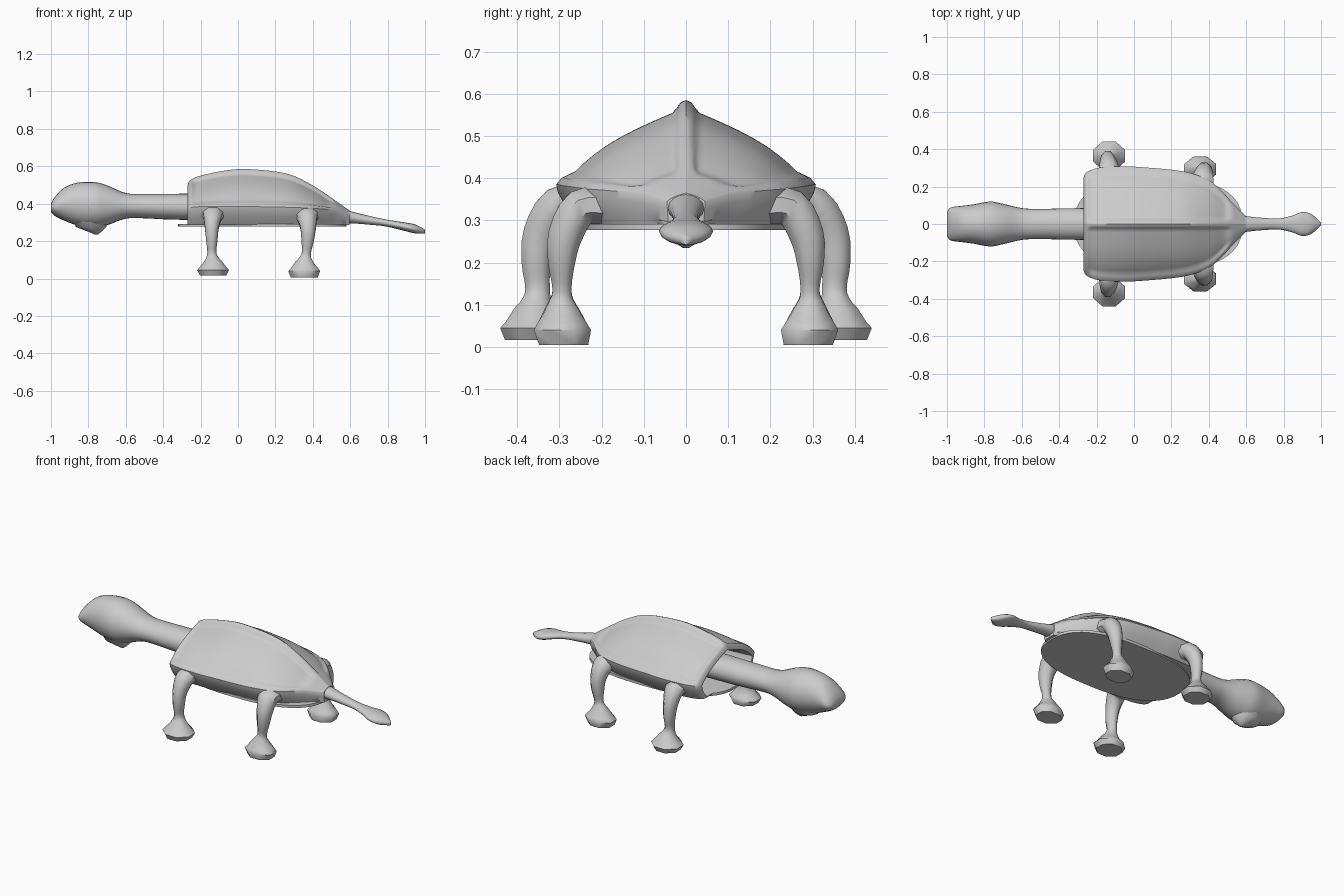
import bpy, bmesh, math
from mathutils import Vector

if "Cube" in bpy.data.objects:
    bpy.data.objects.remove(bpy.data.objects["Cube"])

grey = bpy.data.materials.new("light grey")
grey.diffuse_color = (0.6, 0.6, 0.6, 1)
grey.use_nodes = True
grey.node_tree.nodes["Principled BSDF"].inputs["Base Color"].default_value = grey.diffuse_color


def finish(name, bm, angle=40, mirror=False):
    bmesh.ops.recalc_face_normals(bm, faces=bm.faces)
    me = bpy.data.meshes.new(name)
    bm.to_mesh(me)
    bm.free()
    me.materials.append(grey)
    ob = bpy.data.objects.new(name, me)
    bpy.context.collection.objects.link(ob)
    if mirror:
        ob.modifiers.new("mirror", "MIRROR").use_axis = (False, True, False)
    bpy.ops.object.select_all(action="DESELECT")
    ob.select_set(True)
    bpy.context.view_layer.objects.active = ob
    bpy.ops.object.shade_smooth_by_angle(angle=math.radians(angle))
    return ob


def spline(rows, steps):
    """Smoothly resample rows of numbers (Catmull-Rom)."""
    out = []
    for i in range(len(rows) - 1):
        a, b, c, d = (rows[max(0, min(len(rows) - 1, k))] for k in (i - 1, i, i + 1, i + 2))
        for s in range(steps):
            t = s / steps
            out.append([0.5 * (2 * q + (r - p) * t + (2 * p - 5 * q + 4 * r - u) * t * t
                               + (3 * q - p - 3 * r + u) * t ** 3)
                        for p, q, r, u in zip(a, b, c, d)])
    return out + [list(rows[-1])]


def loft(bm, rings, cap_first=True, cap_last=True):
    vs = [[bm.verts.new(p) for p in r] for r in rings]
    n = len(rings[0])
    for a, b in zip(vs, vs[1:]):
        for i in range(n):
            j = (i + 1) % n
            bm.faces.new((a[i], a[j], b[j], b[i]))
    if cap_first:
        bm.faces.new(vs[0])
    if cap_last:
        bm.faces.new(vs[-1])
    return vs


def along_x(name, rows, n=24, steps=4):
    """Rows: x, half width, top z, bottom z."""
    rings = []
    for x, w, top, bot in spline(rows, steps):
        mid, h = (top + bot) / 2, (top - bot) / 2
        rings.append([(x, w * math.cos(2 * math.pi * i / n), mid + h * math.sin(2 * math.pi * i / n))
                      for i in range(n)])
    bm = bmesh.new()
    loft(bm, rings)
    return finish(name, bm, 60)


# Head and neck
along_x("head_and_neck", [
    (-1.0, .065, .40, .355), (-.98, .088, .435, .335), (-.93, .096, .485, .31),
    (-.86, .105, .512, .285), (-.77, .12, .516, .272), (-.70, .108, .498, .285),
    (-.60, .085, .457, .32), (-.5, .08, .452, .322), (-.35, .084, .453, .315),
    (-.05, .085, .455, .31)])

# Pointed lower jaw
bm = bmesh.new()
loft(bm, [[(cx + rx * math.cos(k * math.pi / 6), ry * math.sin(k * math.pi / 6), z) for k in range(12)]
          for cx, rx, ry, z in ((-.79, .10, .085, .32), (-.785, .08, .062, .275), (-.765, .035, .03, .25),
                                (-.757, .008, .008, .235))])
finish("jaw", bm, 60)

# Tail with a paddle-shaped tip
along_x("tail", [
    (.50, .06, .385, .29), (.6, .042, .36, .295), (.7, .032, .335, .288), (.78, .03, .318, .28),
    (.85, .046, .306, .265), (.9, .064, .299, .252), (.95, .052, .288, .241), (1.0, .006, .262, .242)], 16)


# Shell and body, open at the front, with sunken panels either side of the ridge
def smooth(t):
    t = max(0, min(1, t))
    return t * t * (3 - 2 * t)


def section(x, w, top, rim, shrink=0.0):
    half = []
    for i in range(25):
        s = i / 24
        y = w * s
        z = rim + (top - rim) * (1 - .65 * s - .35 * s ** 4)
        inside = (smooth((y - .012) / .025) * smooth((w - .01 - y) / .03)
                  * smooth((x + .255) / .03) * smooth((.53 - x) / .05))
        z -= .014 * inside
        half.append((y - .006 * inside, z))
    half += [(w * .985, rim - .02), (w * .93, rim - .05), (w * .86, .30), (w * .82, .285), (0, .285)]
    if shrink:
        cz = .39
        f = 1 - shrink
        half = [(y * f, cz + (z - cz) * f) for y, z in half]
    ring = half + [(-y, z) for y, z in reversed(half[1:-1])]
    return [(x, y, z) for y, z in ring]


stations = spline([
    (-.27, .25, .50, .37), (-.25, .278, .53, .38), (-.18, .302, .555, .385), (-.05, .308, .58, .385),
    (.05, .303, .585, .385), (.2, .29, .572, .382), (.3, .273, .548, .38), (.4, .235, .497, .375),
    (.47, .175, .452, .37), (.53, .11, .41, .363), (.595, .045, .365, .345)], 6)
bm = bmesh.new()
first = stations[0]
rings = [section(-.08, *first[1:], shrink=.16), section(-.25, *first[1:], shrink=.08),
         section(first[0], *first[1:], shrink=.06)]
rings += [section(*s) for s in stations]
loft(bm, rings)
finish("shell", bm, 40)

# Flat belly plate, poking out under the neck
bm = bmesh.new()
outline = []
for i in range(48):
    c, s = math.cos(i * math.pi / 24), math.sin(i * math.pi / 24)
    outline.append((.13 + .45 * math.copysign(abs(c) ** .8, c), .25 * math.copysign(abs(s) ** .8, s)))
loft(bm, [[(x, y, z) for x, y in outline] for z in (.277, .292)])
finish("belly_plate", bm, 30)


# Legs with flared, eight-sided feet
def leg(name, rows, n=8):
    path = spline(rows[:-1], 3) + [rows[-1]]
    pts = [Vector(r[:3]) for r in path]
    rings = []
    for i, r in enumerate(path):
        t = (pts[min(i + 1, len(pts) - 1)] - pts[max(i - 1, 0)]).normalized()
        if i >= len(path) - 3:
            t = Vector((0, 0, -1))
        u = Vector((1, 0, 0))
        u = (u - t * u.dot(t)).normalized()
        v = t.cross(u)
        rings.append([pts[i] + u * r[3] * math.cos((k + .5) * 2 * math.pi / n) * 1.05
                      + v * r[4] * math.sin((k + .5) * 2 * math.pi / n) * 1.05 for k in range(n)])
    bm = bmesh.new()
    loft(bm, rings)
    finish(name, bm, 50, mirror=True)


leg("front_legs", [
    (-.13, .24, .345, .065, .045), (-.135, .305, .335, .052, .045), (-.14, .345, .27, .038, .042),
    (-.14, .355, .20, .031, .036), (-.14, .352, .14, .025, .030), (-.137, .355, .10, .04, .04),
    (-.133, .365, .045, .088, .078), (-.133, .365, .016, .072, .066)])
leg("rear_legs", [
    (.365, .19, .335, .065, .045), (.37, .25, .33, .055, .045), (.375, .286, .265, .042, .042),
    (.372, .295, .20, .034, .033), (.365, .294, .135, .025, .023), (.36, .295, .10, .04, .035),
    (.354, .293, .04, .088, .07), (.354, .29, .005, .074, .06)])
bpy.ops.object.select_all(action="DESELECT")
